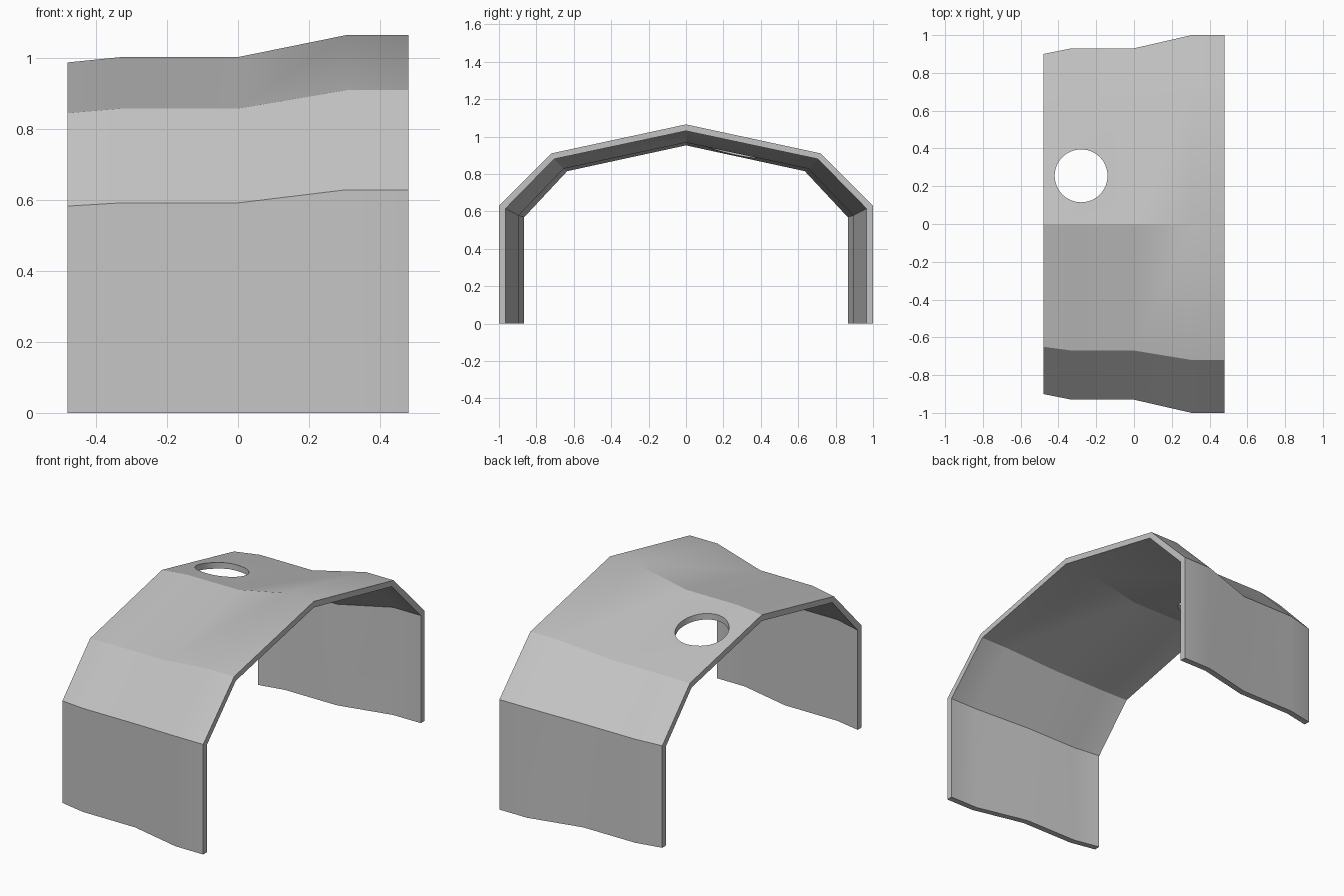
import bpy, bmesh, math

cube = bpy.data.objects.get("Cube")
if cube:
    bpy.data.objects.remove(cube, do_unlink=True)

# One plain grey material
grey = bpy.data.materials.new("plain grey")
grey.use_nodes = True
colour = (0.55, 0.55, 0.55, 1)
grey.diffuse_color = colour
grey.node_tree.nodes["Principled BSDF"].inputs["Base Color"].default_value = colour

# Stations along x: x, wall y, shoulder z, roof edge y, roof edge z, ridge z
STATIONS = [
    (-0.48, 0.90, 0.583, 0.65, 0.845, 0.988),
    (-0.33, 0.93, 0.592, 0.67, 0.858, 1.003),
    (0.00, 0.93, 0.592, 0.67, 0.858, 1.003),
    (0.305, 1.00, 0.629, 0.72, 0.910, 1.065),
    (0.48, 1.00, 0.629, 0.72, 0.910, 1.065),
]


def arch(wall, shoulder, edge, edge_z, ridge):
    """Mirrored five-sided arch from front foot to back foot."""
    half = [(-wall, 0), (-wall, shoulder), (-edge, edge_z)]
    return half + [(0, ridge)] + [(-y, z) for y, z in reversed(half)]


# Folded shell: closed loop of outer and inner arch at every station
bm = bmesh.new()
rings = []
for x, wall, shoulder, edge, edge_z, ridge in STATIONS:
    outer = arch(wall, shoulder, edge, edge_z, ridge)
    inner = arch(wall - 0.035, shoulder - 0.014, edge - 0.015, edge_z - 0.03, ridge - 0.035)
    rings.append([bm.verts.new((x, y, z)) for y, z in outer + inner[::-1]])

count = len(rings[0])
for a, b in zip(rings, rings[1:]):
    for i in range(count):
        j = (i + 1) % count
        bm.faces.new((a[i], a[j], b[j], b[i]))
# End rims
for ring in (rings[0], rings[-1]):
    for i in range(count // 2 - 1):
        bm.faces.new((ring[i], ring[i + 1], ring[count - 2 - i], ring[count - 1 - i]))
bmesh.ops.recalc_face_normals(bm, faces=bm.faces)
mesh = bpy.data.meshes.new("folded_canopy")
bm.to_mesh(mesh)
bm.free()
canopy = bpy.data.objects.new("folded_canopy", mesh)
bpy.context.collection.objects.link(canopy)
mesh.materials.append(grey)

# Round opening through the back roof slope
bpy.ops.mesh.primitive_cylinder_add(vertices=48, radius=0.14, depth=0.6, location=(-0.28, 0.255, 0.95))
cutter = bpy.context.object
cutter.name = "opening_cutter"
cutter.hide_render = True
cutter.data.materials.append(grey)
cut = canopy.modifiers.new("opening", 'BOOLEAN')
cut.operation = 'DIFFERENCE'
cut.solver = 'EXACT'
cut.object = cutter
bpy.ops.object.select_all(action='DESELECT')
canopy.select_set(True)
bpy.context.view_layer.objects.active = canopy
bpy.ops.object.modifier_apply(modifier=cut.name)
bpy.data.objects.remove(cutter, do_unlink=True)

# Soft shading along x, crisp folds, except for the ridge at the wide end
bm = bmesh.new()
bm.from_mesh(canopy.data)
for face in bm.faces:
    face.smooth = True
for e in bm.edges:
    wide_ridge = all(abs(v.co.y) < 0.01 and v.co.x > 0.3 for v in e.verts)
    angle = e.calc_face_angle(math.pi)
    e.smooth = angle < math.radians(22) or (wide_ridge and angle < math.radians(30))
bm.to_mesh(canopy.data)
bm.free()
